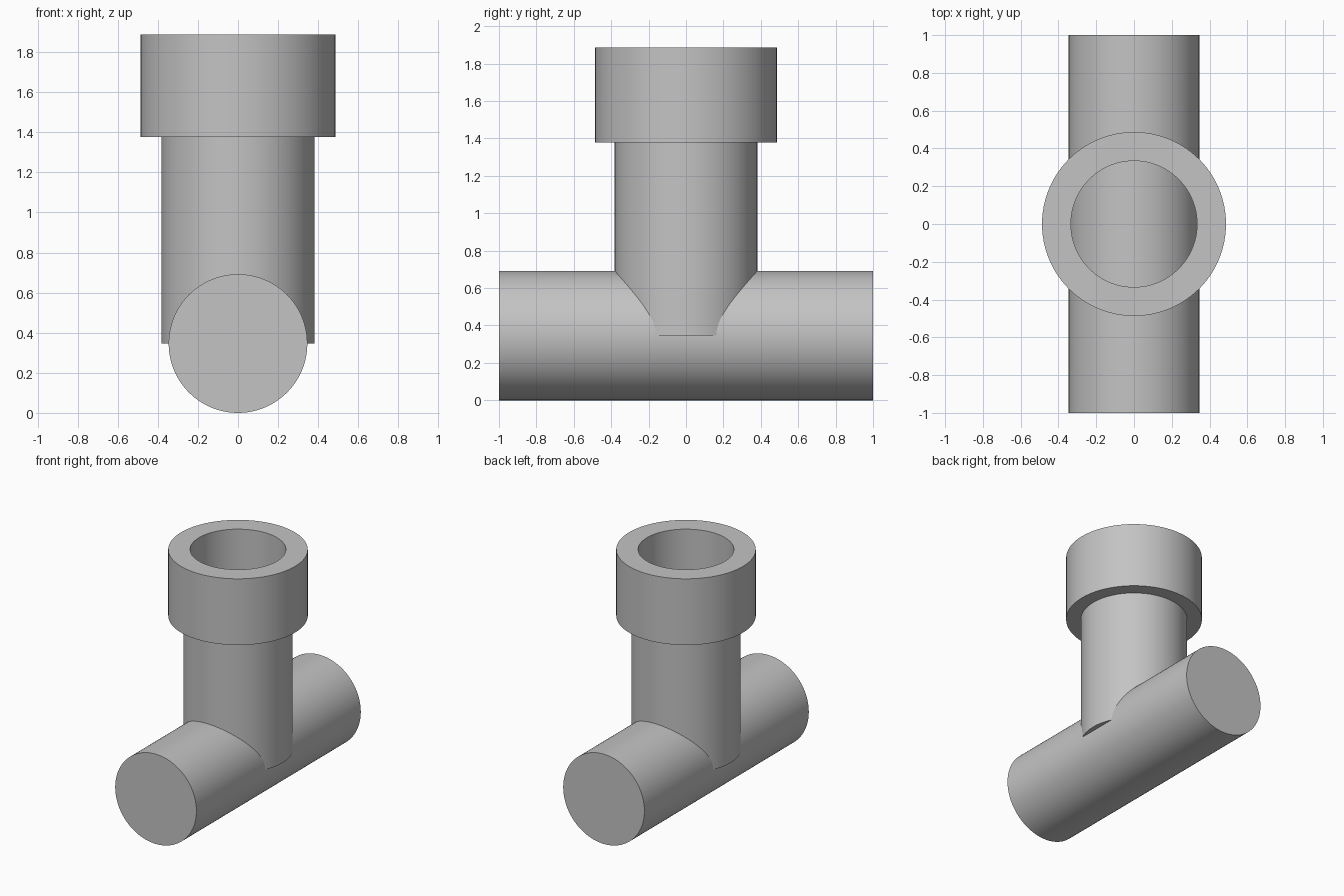
import bpy
import math

cube = bpy.data.objects.get("Cube")
if cube:
    bpy.data.objects.remove(cube, do_unlink=True)

SIDES = 96
RUN_R, RUN_LENGTH = 0.346, 2.0
BORE_R, BRANCH_R, COLLAR_R = 0.334, 0.382, 0.487
COLLAR_Z, TOP_Z = 1.377, 1.887

grey = bpy.data.materials.new("plain grey")
colour = (0.55, 0.55, 0.55, 1)
grey.diffuse_color = colour
grey.use_nodes = True
grey.node_tree.nodes["Principled BSDF"].inputs["Base Color"].default_value = colour


def finish(obj, name):
    obj.name = name
    obj.data.materials.append(grey)
    bpy.ops.object.select_all(action="DESELECT")
    obj.select_set(True)
    bpy.context.view_layer.objects.active = obj
    bpy.ops.object.shade_smooth_by_angle(angle=math.radians(30))


def lathe(name, profile):
    """Revolve a closed (radius, z) outline, given anticlockwise, about z."""
    n = len(profile)
    verts = [(r * math.cos(a), r * math.sin(a), z)
             for a in (math.tau * i / SIDES for i in range(SIDES))
             for r, z in profile]
    faces = []
    for i in range(SIDES):
        a, b = i * n, (i + 1) % SIDES * n
        for j in range(n):
            k = (j + 1) % n
            faces.append((a + j, b + j, b + k, a + k))
    mesh = bpy.data.meshes.new(name)
    mesh.from_pydata(verts, [], faces)
    obj = bpy.data.objects.new(name, mesh)
    bpy.context.collection.objects.link(obj)
    finish(obj, name)


# Solid horizontal run, lying along y
bpy.ops.mesh.primitive_cylinder_add(
    vertices=SIDES, radius=RUN_R, depth=RUN_LENGTH,
    location=(0, 0, RUN_R), rotation=(math.pi / 2, 0, 0))
finish(bpy.context.object, "horizontal_run")

# Hollow upright branch with its wide collar; the run closes the bore
lathe("upright_branch", [
    (BORE_R, RUN_R), (BRANCH_R, RUN_R), (BRANCH_R, COLLAR_Z),
    (COLLAR_R, COLLAR_Z), (COLLAR_R, TOP_Z), (BORE_R, TOP_Z)])
